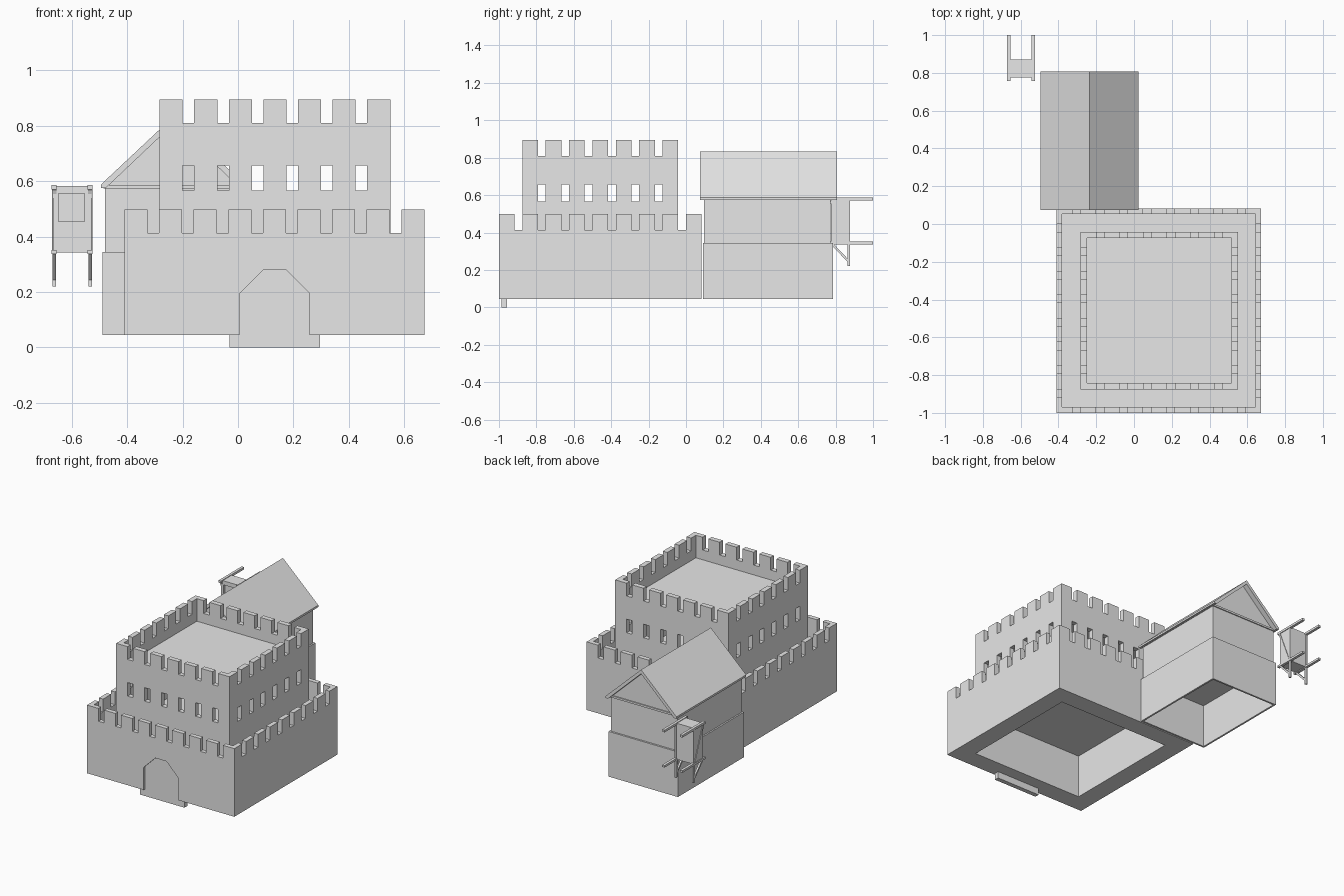
import bpy, bmesh
from mathutils import Vector

if "Cube" in bpy.data.objects:
    bpy.data.objects.remove(bpy.data.objects["Cube"])

stone = bpy.data.materials.new("stone_grey")
stone.diffuse_color = (0.8, 0.8, 0.8, 1)
stone.use_nodes = True
stone.node_tree.nodes["Principled BSDF"].inputs["Base Color"].default_value = stone.diffuse_color


def make(name, bm):
    bmesh.ops.recalc_face_normals(bm, faces=bm.faces)
    me = bpy.data.meshes.new(name)
    bm.to_mesh(me)
    bm.free()
    me.materials.append(stone)
    ob = bpy.data.objects.new(name, me)
    bpy.context.collection.objects.link(ob)
    return ob


def boxes(name, spans):
    """One object of boxes, each given as ((x0, x1), (y0, y1), (z0, z1))."""
    bm = bmesh.new()
    for span in spans:
        vs = bmesh.ops.create_cube(bm, size=1)["verts"]
        for v in vs:
            v.co = Vector([(s[0] + s[1]) / 2 + c * (s[1] - s[0]) for s, c in zip(span, v.co)])
    return make(name, bm)


def prism(name, profile, y0, y1):
    """Extrude an x-z profile along y."""
    bm = bmesh.new()
    face = bm.faces.new([bm.verts.new((x, y0, z)) for x, z in profile])
    out = bmesh.ops.extrude_face_region(bm, geom=[face])["geom"]
    for v in out:
        if isinstance(v, bmesh.types.BMVert):
            v.co.y = y1
    return make(name, bm)


def cut(ob, *cutters):
    bpy.context.view_layer.objects.active = ob
    for c in cutters:
        mod = ob.modifiers.new("cut", "BOOLEAN")
        mod.operation, mod.solver, mod.object = "DIFFERENCE", "EXACT", c
        bpy.ops.object.modifier_apply(modifier=mod.name)
        bpy.data.objects.remove(c)


def inset(x, y, d):
    return (x[0] + d, x[1] - d), (y[0] + d, y[1] - d)


def gap_bars(x, y, n, z0, z1):
    """Cutter bars through opposite walls, one per gap between n merlons."""
    w = (x[1] - x[0]) / (3 * n - 1)
    long_x, long_y = inset(x, y, -0.1)
    starts = [w * (3 * i + 2) for i in range(n - 1)]
    return (boxes("bars_y", [((x[0] + s, x[0] + s + w), long_y, (z0, z1)) for s in starts]),
            boxes("bars_x", [(long_x, (y[0] + s, y[0] + s + w), (z0, z1)) for s in starts]))


# Outer wall with terrace, parapet and hollow base
ox, oy = (-0.41, 0.673), (-1.0, 0.083)
outer = boxes("outer_wall", [(ox, oy, (0.045, 0.498))])
cut(outer,
    boxes("c", [(*inset(ox, oy, 0.03), (0.345, 0.6))]),
    boxes("c", [(*inset(ox, oy, 0.125), (0.0, 0.335))]),
    *gap_bars(ox, oy, 9, 0.413, 0.6),
    prism("c", [(0.006, 0.0), (0.258, 0.0), (0.258, 0.195), (0.174, 0.28),
                (0.092, 0.28), (0.006, 0.195)], -1.1, -0.98))

# Gate panel set behind the arch
boxes("gate", [((-0.03, 0.297), (-0.987, -0.957), (0.0, 0.31))])

# Keep with windows, roof floor and parapet
kx, ky = (-0.283, 0.55), (-0.875, -0.042)
keep = boxes("keep", [(kx, ky, (0.34, 0.895))])
cut(keep,
    boxes("c", [(*inset(kx, ky, 0.033), (0.745, 1.0))]),
    boxes("c", [(*inset(kx, ky, 0.033), (0.35, 0.725))]),
    *gap_bars(kx, ky, 7, 0.81, 1.0),
    *gap_bars(kx, ky, 7, 0.566, 0.656))

# House: hollow lower storey, inset upper storey with gables, overhanging roof
hx, hy = (-0.49, 0.02), (0.09, 0.785)
lower = boxes("house_lower", [(hx, hy, (0.045, 0.345))])
cut(lower, boxes("c", [(*inset(hx, hy, 0.012), (0.0, 0.335))]))
prism("house_upper", [(-0.48, 0.34), (0.01, 0.34), (0.01, 0.58),
                      (-0.235, 0.81), (-0.48, 0.58)], 0.097, 0.773)
boxes("eave_beam", [((-0.485, 0.015), (0.09, 0.78), (0.573, 0.586))])
prism("house_roof", [(-0.495, 0.588), (-0.235, 0.832), (0.025, 0.588), (0.025, 0.575),
                     (0.008, 0.575), (-0.235, 0.805), (-0.478, 0.575), (-0.495, 0.575)],
      0.075, 0.808)

# Small hanging booth with a recessed window
booth = boxes("booth", [((-0.668, -0.53), (0.775, 0.87), (0.342, 0.582))])
cut(booth, boxes("c", [((-0.648, -0.555), (0.7, 0.79), (0.455, 0.555))]))

# Booth beams, posts and struts, repeated on both sides
def strut(name, x0, x1, a, b, t=0.012):
    """Sloping bar in the y-z plane from a to b."""
    d = (Vector(b) - Vector(a)).normalized() * t / 2
    n = Vector((-d.y, d.x))
    bm = bmesh.new()
    quad = [Vector(a) - n, Vector(b) - n, Vector(b) + n, Vector(a) + n]
    rings = [[bm.verts.new((x, p.x, p.y)) for p in quad] for x in (x0, x1)]
    for r in rings:
        bm.faces.new(r)
    for i in range(4):
        j = (i + 1) % 4
        bm.faces.new((rings[0][i], rings[0][j], rings[1][j], rings[1][i]))
    return make(name, bm)


for side, x in (("left", -0.664), ("right", -0.534)):
    w = (x - 0.009, x + 0.009)
    boxes("booth_beams_" + side, [(w, (0.757, 1.0), (0.571, 0.586)),
                                  (w, (0.757, 1.0), (0.337, 0.351))])
    boxes("booth_post_" + side, [((x - 0.006, x + 0.006), (0.863, 0.876), (0.22, 0.58))])
    strut("booth_strut_" + side, x - 0.006, x + 0.006, (0.775, 0.345), (0.87, 0.245))
    strut("booth_brace_" + side, x - 0.008, x + 0.008, (0.775, 0.57), (0.862, 0.35))
